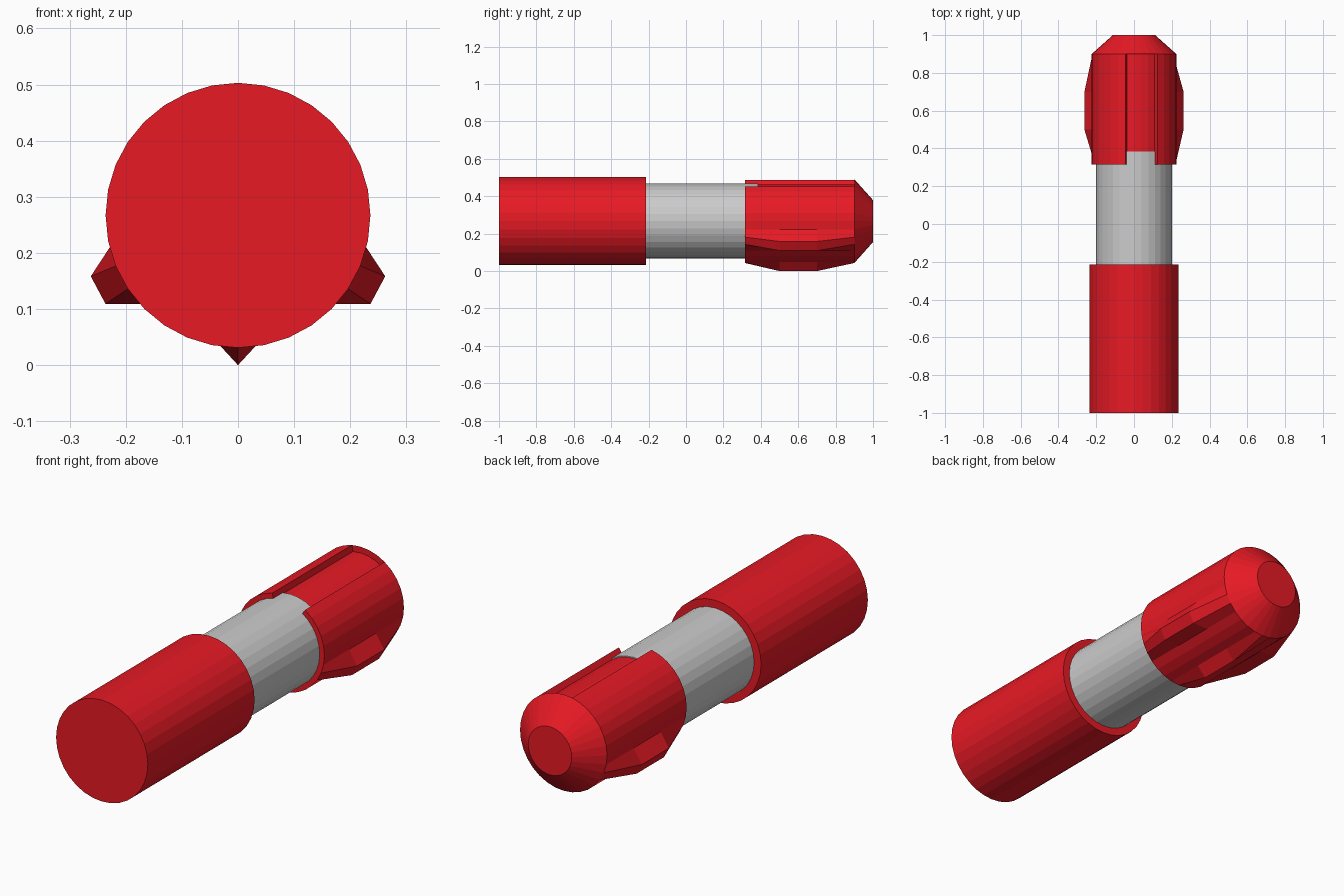
import bpy, bmesh, math

if "Cube" in bpy.data.objects:
    bpy.data.objects.remove(bpy.data.objects["Cube"])

N = 32          # sides of every round part
CZ = 0.267      # height of the long axis
STEP = 2 * math.pi / N

red = bpy.data.materials.new("red")
red.diffuse_color = (0.8, 0.01, 0.018, 1)
red.use_nodes = True
red.node_tree.nodes["Principled BSDF"].inputs["Base Color"].default_value = red.diffuse_color


def ring(y, r, slot=None, fins=False):
    """Points of one cross-section; a slot of radius `slot` spans steps -1..3."""
    pts = []
    for k in range(-1, N - 1):
        rad = r
        if fins and k in (10, 11, 21, 22):
            rad = 0.284
        elif fins and k == 16:
            rad = CZ
        if k == -1:
            radii = (rad, slot or rad)
        elif k == 3:
            radii = (slot or rad, rad)
        elif k in (0, 1, 2):
            radii = (slot or rad,)
        else:
            radii = (rad,)
        for q in radii:
            pts.append((q * math.sin(k * STEP), y, CZ + q * math.cos(k * STEP)))
    return pts


def loft(name, rings, material=None):
    """Skin a list of rings and cap both ends."""
    bm = bmesh.new()
    loops = [[bm.verts.new(p) for p in pts] for pts in rings]
    for a, b in zip(loops, loops[1:]):
        n = len(a)
        for i in range(n):
            j = (i + 1) % n
            bm.faces.new((a[i], a[j], b[j], b[i]))
    bm.faces.new(loops[0])
    bm.faces.new(loops[-1])
    bmesh.ops.remove_doubles(bm, verts=bm.verts, dist=1e-5)
    bmesh.ops.dissolve_degenerate(bm, dist=1e-5, edges=bm.edges)
    bmesh.ops.recalc_face_normals(bm, faces=bm.faces)
    me = bpy.data.meshes.new(name)
    bm.to_mesh(me)
    bm.free()
    ob = bpy.data.objects.new(name, me)
    bpy.context.collection.objects.link(ob)
    if material:
        me.materials.append(material)
    return ob


# Plain red handle sleeve
loft("handle_sleeve", [ring(-1, 0.236), ring(-0.215, 0.236)], red)

# Grey core tube, showing between the red parts and inside the slot
loft("core_tube", [ring(-0.3, 0.2), ring(0.385, 0.2)])

# Slotted head with three raised fins and a tapered nose
R, S = 0.224, 0.195
loft("finned_head", [
    ring(0.315, R, S),
    ring(0.5, R, S, fins=True),
    ring(0.7, R, S, fins=True),
    ring(0.9, R, S),
    ring(0.9, R),
    ring(1.0, 0.112),
], red)
